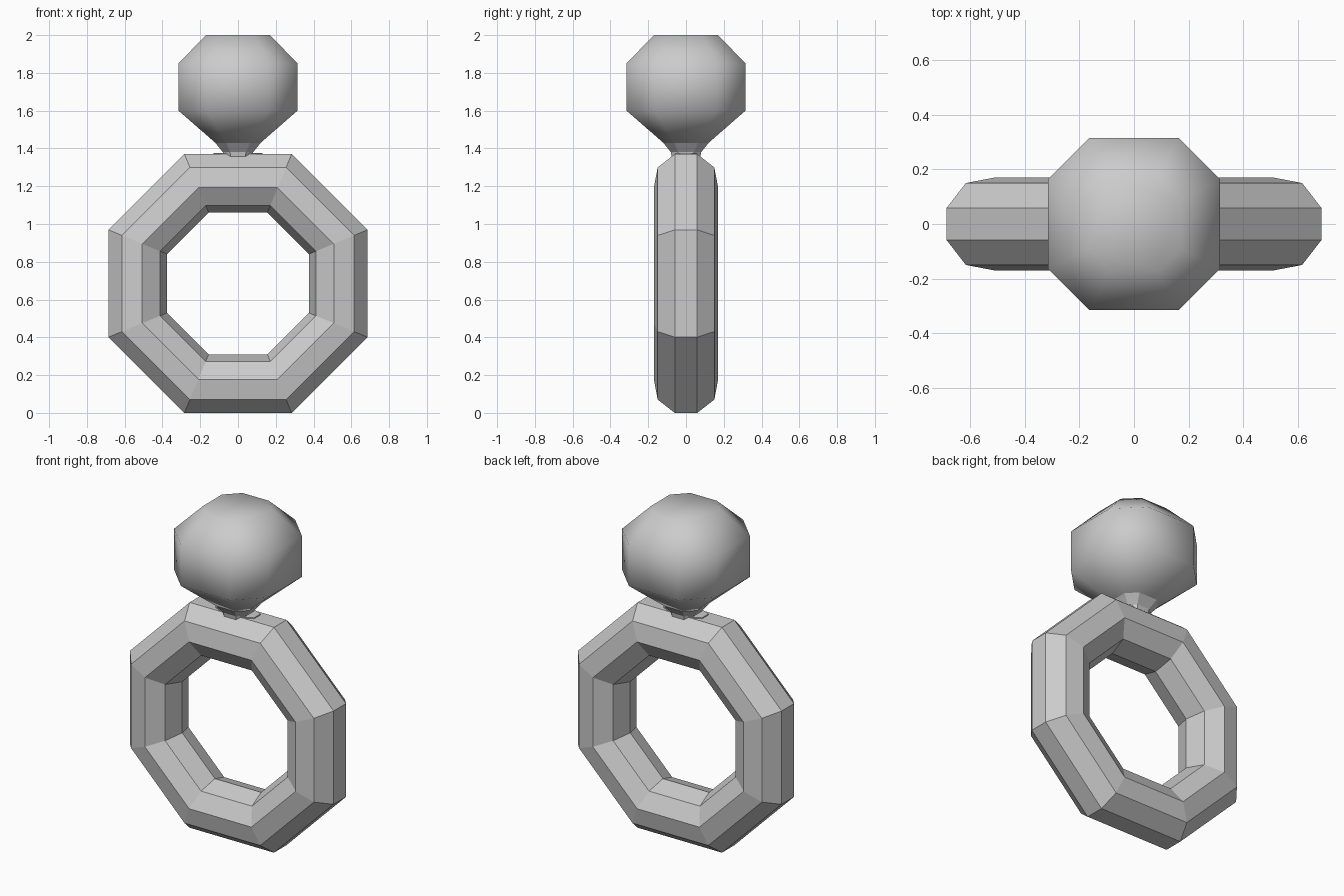
import bpy, bmesh
from math import cos, sin, pi

if "Cube" in bpy.data.objects:
    bpy.data.objects.remove(bpy.data.objects["Cube"])


def skin(name, loops, smooth=False, close=False):
    """Bridge a list of equal-length point loops; cap the ends unless closed."""
    bm = bmesh.new()
    rows = [[bm.verts.new(p) for p in loop] for loop in loops]
    n = len(rows[0])
    pairs = list(zip(rows, rows[1:]))
    if close:
        pairs.append((rows[-1], rows[0]))
    for a, b in pairs:
        for i in range(n):
            j = (i + 1) % n
            bm.faces.new((a[i], a[j], b[j], b[i]))
    if not close:
        bm.faces.new(rows[0][::-1])
        bm.faces.new(rows[-1])
    bmesh.ops.recalc_face_normals(bm, faces=bm.faces)
    for f in bm.faces:
        f.smooth = smooth
    mesh = bpy.data.meshes.new(name)
    bm.to_mesh(mesh)
    bm.free()
    obj = bpy.data.objects.new(name, mesh)
    bpy.context.collection.objects.link(obj)
    return obj


def octagon(r, z, ry=None):
    """Eight-sided loop with flats facing x and y, slightly wide flats."""
    ry = ry or r
    k = 0.52
    pts = [(1, -k), (1, k), (k, 1), (-k, 1), (-1, k), (-1, -k), (-k, -1), (k, -1)]
    return [(r * x, ry * y, z) for x, y in pts]


# Upright ring: eight segments, nine-sided tube
MAJOR, MINOR, SEGS, SIDES = 0.579, 0.173, 8, 9
ring_loops = []
for s in range(SEGS):
    a = 2 * pi * (s + 0.5) / SEGS
    loop = []
    for t in range(SIDES):
        b = 2 * pi * (t + 0.5) / SIDES
        r = MAJOR + MINOR * cos(b)
        loop.append((r * cos(a), MINOR * sin(b), 0.685 + r * sin(a)))
    ring_loops.append(loop)
skin("ring", ring_loops, close=True)

# Smooth-shaded faceted knob
skin("knob", [octagon(r, z) for r, z in
              ((0.12, 1.43), (0.315, 1.60), (0.315, 1.85), (0.17, 2.0))], smooth=True)

# Tapered neck joining the knob to the ring
skin("neck", [octagon(0.075, 1.35), octagon(0.08, 1.38), octagon(0.12, 1.43)])

# Thin seat plate under the neck
skin("neck_plate", [octagon(0.13, 1.36, 0.06), octagon(0.13, 1.376, 0.06)])
